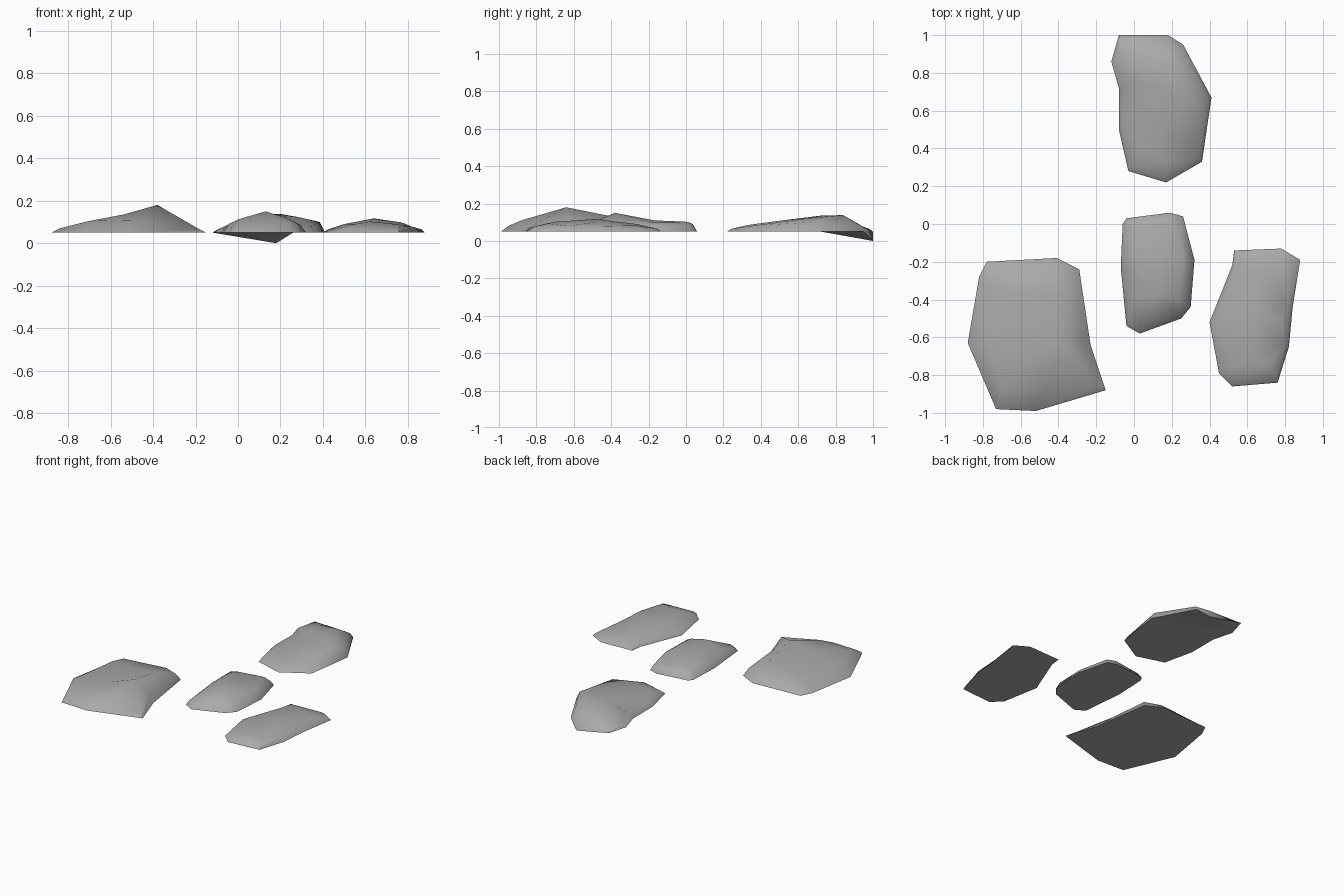
import bpy
import bmesh
import math
from mathutils import Vector
from mathutils.geometry import delaunay_2d_cdt

default_cube = bpy.data.objects.get("Cube")
if default_cube:
    bpy.data.objects.remove(default_cube, do_unlink=True)

GROUND = 0.05

# Single stone colour
stone_grey = bpy.data.materials.new("stone_grey")
stone_grey.use_nodes = True
colour = (0.4, 0.4, 0.4, 1)
stone_grey.diffuse_color = colour
stone_grey.node_tree.nodes["Principled BSDF"].inputs["Base Color"].default_value = colour


def fill_outline(bm, ring, inner, upward):
    """Triangulate the area inside a ring of vertices, through inner vertices."""
    verts = ring + inner
    flat = [Vector((v.co.x, v.co.y)) for v in verts]
    border = [list(range(len(ring)))]
    result = delaunay_2d_cdt(flat, [], border, 1, 1e-5)
    faces, origins = result[2], result[3]
    for face in faces:
        corners = [verts[origins[i][0]] for i in face]
        made = bm.faces.new(corners)
        made.normal_update()
        if (made.normal.z > 0) != upward:
            made.normal_flip()


def build_stone(name, outline, crest, inset, dip=None, bend=None):
    """Outline rows are x, y and shoulder height; crest rows are points on top."""
    bm = bmesh.new()
    centre = sum((Vector(p[:2]) for p in outline), Vector((0, 0))) / len(outline)
    base, shoulder = [], []
    for i, (x, y, height) in enumerate(outline):
        inward = (centre - Vector((x, y))).normalized() * inset
        base.append(bm.verts.new((x, y, 0 if i == dip else GROUND)))
        shoulder.append(bm.verts.new((x + inward.x, y + inward.y, height)))
    peaks = [bm.verts.new(p) for p in crest]
    bends = [bm.verts.new((*bend, GROUND))] if bend else []

    # Sloping rim, worn top and flat underside
    count = len(base)
    for i in range(count):
        j = (i + 1) % count
        bm.faces.new((base[i], base[j], shoulder[j], shoulder[i]))
    fill_outline(bm, shoulder, peaks, True)
    fill_outline(bm, base, bends, False)
    bmesh.ops.recalc_face_normals(bm, faces=bm.faces)

    mesh = bpy.data.meshes.new(name)
    bm.to_mesh(mesh)
    bm.free()
    mesh.materials.append(stone_grey)
    stone = bpy.data.objects.new(name, mesh)
    bpy.context.collection.objects.link(stone)
    bpy.ops.object.select_all(action="DESELECT")
    stone.select_set(True)
    bpy.context.view_layer.objects.active = stone
    bpy.ops.object.shade_smooth_by_angle(angle=math.radians(50))


# Broad stone at the front right
build_stone(
    "broad_stone",
    [(-.88, -.63, .07), (-.73, -.98, .08), (-.52, -.99, .08), (-.15, -.88, .065),
     (-.23, -.64, .09), (-.29, -.24, .1), (-.41, -.18, .09), (-.78, -.2, .075),
     (-.82, -.28, .075)],
    [(-.38, -.64, .18), (-.54, -.68, .135), (-.7, -.87, .105), (-.46, -.88, .11),
     (-.66, -.36, .1), (-.4, -.38, .128), (-.76, -.62, .09)],
    inset=.04)

# Small stone in the middle
build_stone(
    "middle_stone",
    [(-.06, 0, .09), (-.07, -.23, .09), (-.04, -.54, .075), (.03, -.58, .07),
     (.25, -.5, .085), (.3, -.44, .09), (.32, -.19, .085), (.26, .04, .085),
     (.19, .06, .09), (-.04, .03, .085)],
    [(.13, -.38, .15), (0, -.38, .112), (.24, -.4, .115), (.01, -.17, .105),
     (.14, -.17, .11), (.26, -.18, .1), (.04, -.01, .102), (.19, .01, .102)],
    inset=.025)

# Long stone at the front left
build_stone(
    "long_stone",
    [(.4, -.52, .065), (.45, -.79, .07), (.52, -.86, .07), (.76, -.84, .075),
     (.82, -.65, .08), (.84, -.44, .08), (.88, -.19, .065), (.78, -.13, .065),
     (.53, -.14, .065), (.52, -.22, .07)],
    [(.64, -.48, .117), (.62, -.7, .102), (.55, -.76, .09), (.72, -.74, .093),
     (.5, -.52, .09), (.77, -.5, .098), (.66, -.26, .09), (.8, -.26, .082)],
    inset=.025)

# Rear stone, with one back corner sunk into the ground
build_stone(
    "rear_stone",
    [(-.12, .86, .062), (-.08, .72, .075), (-.08, .5, .075), (-.03, .28, .07),
     (.17, .22, .065), (.36, .33, .08), (.41, .67, .1), (.26, .95, .085),
     (.18, 1, .06), (-.08, 1, .065)],
    [(.14, .72, .135), (.2, .84, .138), (0, .75, .11), (.16, .5, .108),
     (.17, .33, .085), (.29, .66, .122), (.04, .4, .09), (.02, .9, .095)],
    inset=.025, dip=8, bend=(.14, .72))
